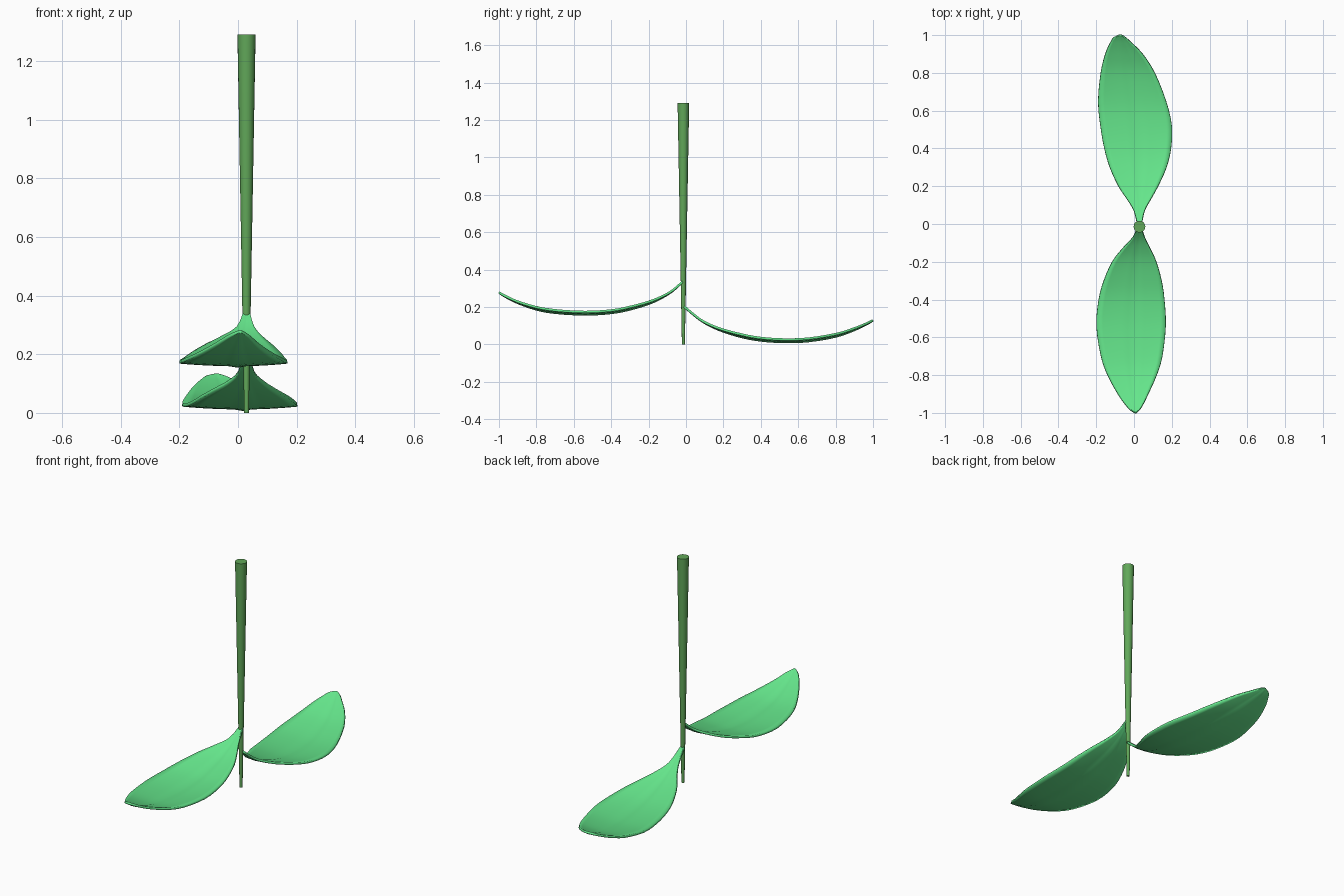
import bpy, bmesh

if "Cube" in bpy.data.objects:
    bpy.data.objects.remove(bpy.data.objects["Cube"])


def material(name, color):
    m = bpy.data.materials.new(name)
    m.diffuse_color = (*color, 1)
    m.use_nodes = True
    m.node_tree.nodes["Principled BSDF"].inputs["Base Color"].default_value = m.diffuse_color
    return m


LEAF_GREEN = material("leaf_green", (0.13, 0.79, 0.26))
STEM_GREEN = material("stem_green", (0.12, 0.39, 0.10))


def finish(obj, mat, angle):
    obj.data.materials.append(mat)
    bpy.ops.object.select_all(action='DESELECT')
    obj.select_set(True)
    bpy.context.view_layer.objects.active = obj
    bpy.ops.object.shade_smooth_by_angle(angle=angle)


def smooth_rows(rows, steps):
    """Catmull-Rom interpolation through the stations."""
    out = []
    for i in range(len(rows) - 1):
        a, b, c, d = (rows[max(0, min(len(rows) - 1, i + k))] for k in (-1, 0, 1, 2))
        for s in range(steps):
            t = s / steps
            out.append([0.5 * (2 * q + (r - p) * t + (2 * p - 5 * q + 4 * r - w) * t * t
                               + (3 * q - p - 3 * r + w) * t ** 3)
                        for p, q, r, w in zip(a, b, c, d)])
    return out + [list(rows[-1])]


def leaf(name, stations, thickness=0.012, half=6):
    """Each station: y, left edge x, midrib x, right edge x, midrib z."""
    bm = bmesh.new()
    grid = []
    for y, xl, xm, xr, z in smooth_rows(stations, 3):
        row = []
        for j in range(-half, half + 1):
            t = abs(j) / half
            edge = xl if j < 0 else xr
            # shallow cup with a narrow groove along the midrib
            w = min(1, (xr - xl) / 0.3)
            lift = w * (0.009 * t * t + (0.005 if j else 0))
            row.append(bm.verts.new((xm + (edge - xm) * t, y, z - 0.003 + lift)))
        grid.append(row)
    for a, b in zip(grid, grid[1:]):
        for j in range(2 * half):
            bm.faces.new((a[j], a[j + 1], b[j + 1], b[j]))
    bmesh.ops.remove_doubles(bm, verts=bm.verts, dist=0.0008)
    bmesh.ops.recalc_face_normals(bm, faces=bm.faces)
    if sum(f.normal.z for f in bm.faces) < 0:
        bmesh.ops.reverse_faces(bm, faces=bm.faces)
    me = bpy.data.meshes.new(name)
    bm.to_mesh(me)
    bm.free()
    obj = bpy.data.objects.new(name, me)
    bpy.context.collection.objects.link(obj)
    finish(obj, LEAF_GREEN, 0.9)
    mod = obj.modifiers.new("thickness", 'SOLIDIFY')
    mod.thickness = thickness
    mod.offset = 0
    return obj


# Tapered stem, wider at the top
bpy.ops.mesh.primitive_cone_add(vertices=20, radius1=0.008, radius2=0.031, depth=1.29,
                                location=(0.029, -0.014, 0.645))
stem = bpy.context.object
stem.name = "stem"
finish(stem, STEM_GREEN, 0.6)

# Upper leaf, reaching to the front
leaf("front_leaf", [
    (-0.01, 0.018, 0.029, 0.040, 0.345),
    (-0.07, -0.005, 0.026, 0.056, 0.29),
    (-0.13, -0.06, 0.020, 0.085, 0.252),
    (-0.20, -0.115, 0.014, 0.118, 0.22),
    (-0.30, -0.16, 0.008, 0.146, 0.19),
    (-0.40, -0.187, 0.004, 0.161, 0.171),
    (-0.54, -0.199, 0.0, 0.168, 0.163),
    (-0.70, -0.175, 0.0, 0.15, 0.172),
    (-0.80, -0.14, 0.0, 0.12, 0.19),
    (-0.90, -0.085, 0.003, 0.075, 0.225),
    (-0.96, -0.042, 0.006, 0.045, 0.255),
    (-0.985, -0.018, 0.008, 0.027, 0.27),
    (-1.0, 0.006, 0.008, 0.010, 0.281)])

# Lower leaf, reaching to the back with its tip swept sideways
leaf("back_leaf", [
    (-0.01, 0.018, 0.029, 0.040, 0.205),
    (0.07, 0.0, 0.030, 0.056, 0.138),
    (0.13, -0.035, 0.031, 0.088, 0.102),
    (0.20, -0.082, 0.032, 0.127, 0.072),
    (0.30, -0.128, 0.032, 0.172, 0.042),
    (0.40, -0.157, 0.028, 0.196, 0.024),
    (0.52, -0.178, 0.02, 0.20, 0.016),
    (0.65, -0.19, 0.007, 0.17, 0.02),
    (0.80, -0.176, -0.02, 0.11, 0.045),
    (0.90, -0.152, -0.044, 0.045, 0.08),
    (0.96, -0.125, -0.06, -0.015, 0.108),
    (0.985, -0.108, -0.067, -0.043, 0.122),
    (1.0, -0.078, -0.07, -0.066, 0.132)])
